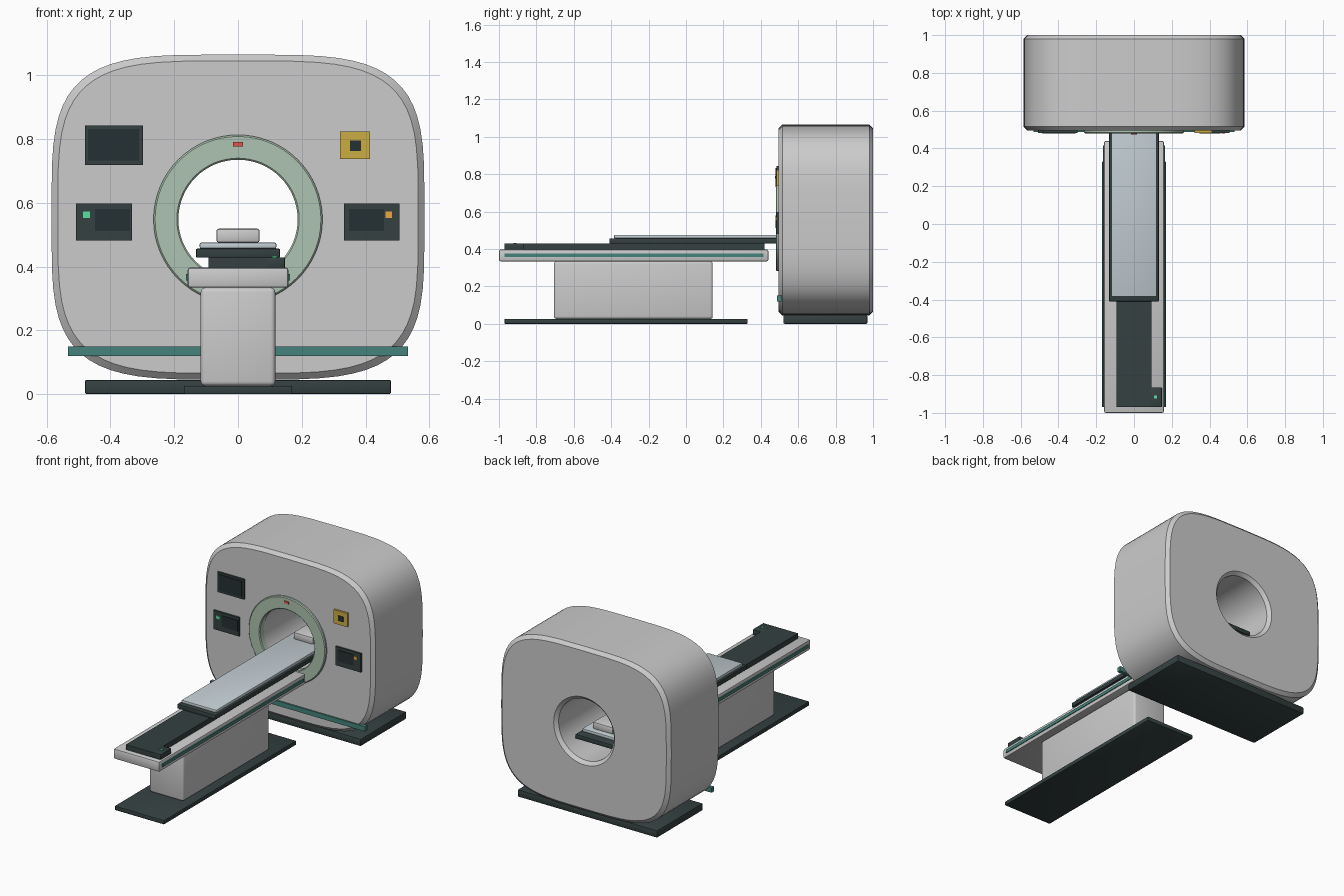
import bpy, bmesh, math

if "Cube" in bpy.data.objects:
    bpy.data.objects.remove(bpy.data.objects["Cube"])

SEG = 64
CZ = 0.555          # gantry centre height


def material(name, rgb):
    m = bpy.data.materials.new(name)
    m.diffuse_color = (*rgb, 1)
    m.use_nodes = True
    m.node_tree.nodes["Principled BSDF"].inputs["Base Color"].default_value = m.diffuse_color
    return m


DARK = material("dark_plastic", (0.035, 0.052, 0.052))
SCREEN = material("screen_glass", (0.018, 0.03, 0.032))
TEAL = material("teal_trim", (0.06, 0.23, 0.2))
SAGE = material("sage_ring", (0.42, 0.55, 0.44))
PAD = material("pad_blue_grey", (0.55, 0.62, 0.66))
YELLOW = material("yellow", (0.6, 0.42, 0.06))
GREEN = material("green_light", (0.1, 0.75, 0.35))
ORANGE = material("orange_light", (0.85, 0.38, 0.05))
RED = material("red_light", (0.75, 0.09, 0.07))


def finish(name, bm, mat):
    bmesh.ops.recalc_face_normals(bm, faces=bm.faces)
    me = bpy.data.meshes.new(name)
    bm.to_mesh(me)
    bm.free()
    ob = bpy.data.objects.new(name, me)
    bpy.context.collection.objects.link(ob)
    if mat:
        me.materials.append(mat)
    bpy.ops.object.select_all(action='DESELECT')
    ob.select_set(True)
    bpy.context.view_layer.objects.active = ob
    bpy.ops.object.shade_smooth_by_angle(angle=math.radians(30))
    return ob


def box(name, x, y, z, mat=None, bevel=0.0, segs=2):
    """Box from (min, max) ranges, with optional rounded edges."""
    bm = bmesh.new()
    bmesh.ops.create_cube(bm, size=1)
    for v in bm.verts:
        v.co = [(r[0] + r[1]) / 2 + c * (r[1] - r[0]) for r, c in zip((x, y, z), v.co)]
    if bevel:
        bmesh.ops.bevel(bm, geom=bm.edges[:], offset=bevel, segments=segs,
                        profile=0.5, affect='EDGES')
    return finish(name, bm, mat)


def ring_loft(name, loops, mat=None):
    """Closed tube through (half width, half height, exponent, centre z, y) loops."""
    bm = bmesh.new()
    rows = []
    for a, b, n, cz, y in loops:
        row = []
        for i in range(SEG):
            t = 2 * math.pi * i / SEG
            c, s = math.cos(t), math.sin(t)
            px = math.copysign(abs(c) ** (2 / n), c)
            pz = math.copysign(abs(s) ** (2 / n), s)
            row.append(bm.verts.new((a * px, y, cz + b * pz)))
        rows.append(row)
    for k, r in enumerate(rows):
        q = rows[(k + 1) % len(rows)]
        for i in range(SEG):
            j = (i + 1) % SEG
            bm.faces.new((r[i], r[j], q[j], q[i]))
    return finish(name, bm, mat)


def circle(r, y):
    return (r, r, 2, 0.548, y)


def squircle(inset, y):
    return (0.585 - inset, 0.51 - inset, 4, CZ, y)


# Gantry housing with bored tunnel, and its front ring
ring_loft("gantry_housing", [
    circle(0.19, 0.98), circle(0.21, 1.0), squircle(0.02, 1.0), squircle(0, 0.98),
    squircle(0, 0.515), squircle(0.02, 0.495), circle(0.21, 0.495), circle(0.19, 0.515)])
ring_loft("bore_ring", [
    circle(0.187, 0.52), circle(0.187, 0.485), circle(0.192, 0.48),
    circle(0.26, 0.48), circle(0.265, 0.485), circle(0.265, 0.52)], SAGE)
box("ring_indicator", (-0.016, 0.016), (0.475, 0.49), (0.776, 0.79), RED)

# Gantry foot and trim bar
box("gantry_base", (-0.48, 0.48), (0.52, 0.97), (0, 0.045), DARK, 0.006)
box("gantry_trim_bar", (-0.533, 0.533), (0.486, 0.51), (0.12, 0.15), TEAL)

# Front panels: frame plus inset face
panels = [
    ("display", (-0.48, -0.298), (0.719, 0.843), (-0.47, -0.31), (0.732, 0.832), DARK),
    ("left_control", (-0.508, -0.332), (0.481, 0.597), (-0.448, -0.338), (0.512, 0.58), DARK),
    ("right_control", (0.332, 0.506), (0.481, 0.597), (0.348, 0.458), (0.512, 0.58), DARK),
    ("stop_button", (0.32, 0.414), (0.738, 0.823), (0.351, 0.386), (0.763, 0.795), YELLOW),
]
for name, fx, fz, sx, sz, mat in panels:
    box(name + "_frame", fx, (0.483, 0.5), fz, mat)
    box(name + "_face", sx, (0.479, 0.49), sz, SCREEN)
box("left_control_light", (-0.486, -0.464), (0.479, 0.49), (0.553, 0.572), GREEN)
box("right_control_light", (0.463, 0.483), (0.479, 0.49), (0.553, 0.572), ORANGE)

# Table support
box("table_floor_plate", (-0.17, 0.17), (-0.97, 0.33), (0, 0.026), DARK, 0.004)
box("table_pedestal", (-0.117, 0.117), (-0.706, 0.143), (0.026, 0.334), None, 0.014, 3)
box("table_beam", (-0.158, 0.158), (-1.0, 0.44), (0.334, 0.397), None, 0.008)
for side, s in (("left", -1), ("right", 1)):
    box(side + "_beam_strip", sorted((s * 0.15, s * 0.163)), (-0.97, 0.415), (0.357, 0.376), TEAL)

# Sliding rail, couch and pads
box("slide_rail", (-0.092, 0.092), (-0.97, 0.42), (0.395, 0.428), DARK)
box("foot_control_box", (0.086, 0.147), (-0.97, -0.865), (0.395, 0.429), DARK, 0.003)
box("foot_control_light", (0.107, 0.123), (-0.923, -0.907), (0.425, 0.433), GREEN)
box("couch_carriage", (-0.132, 0.132), (-0.41, 0.9), (0.428, 0.456), DARK, 0.004)
box("couch_pad", (-0.12, 0.12), (-0.385, 0.85), (0.456, 0.475), PAD, 0.005)
box("head_rest", (-0.068, 0.068), (0.64, 0.82), (0.475, 0.519), None, 0.008)
